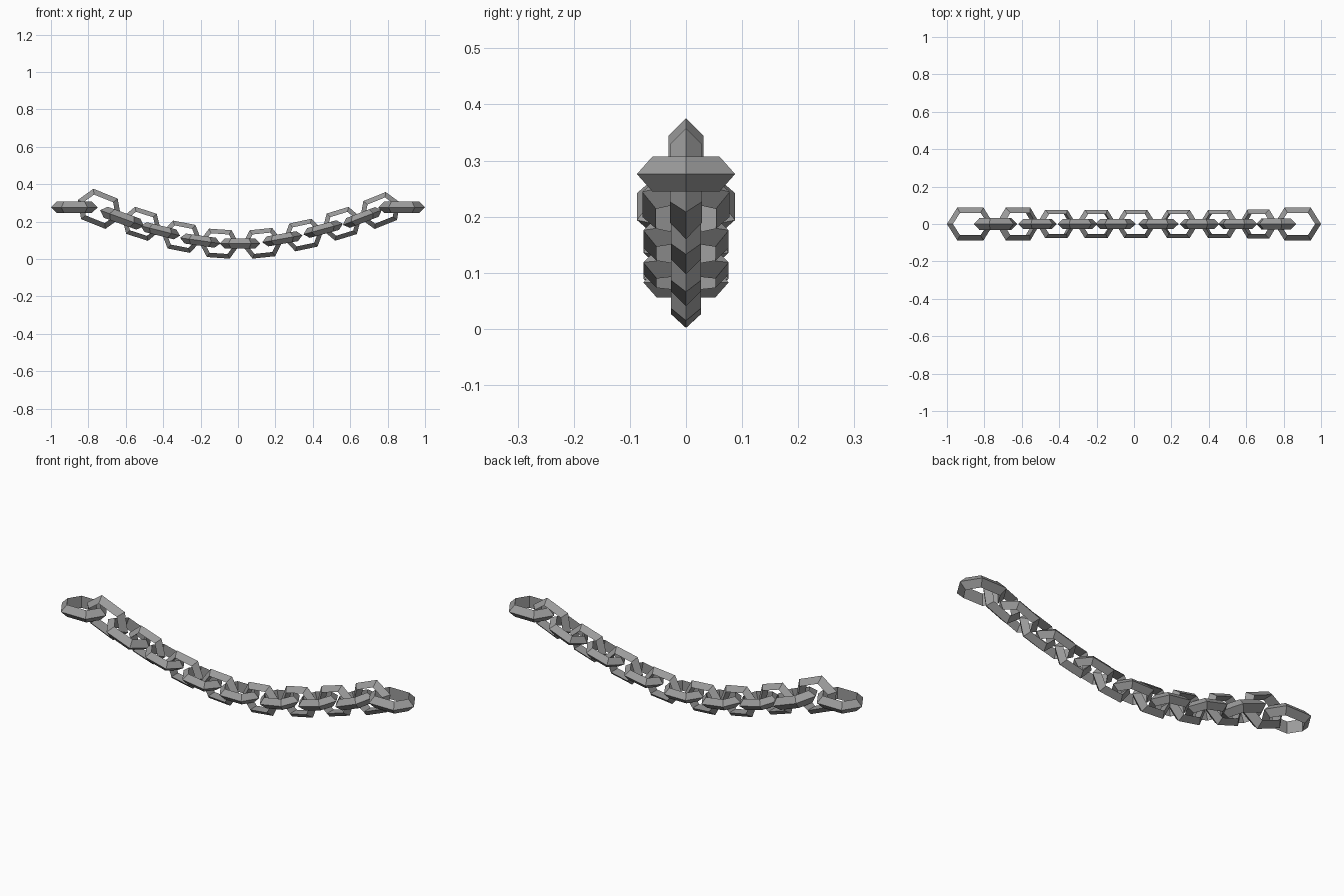
import bpy
import bmesh
from math import radians
from mathutils import Matrix

cube = bpy.data.objects.get("Cube")
if cube:
    bpy.data.objects.remove(cube)

# Single iron colour
iron = bpy.data.materials.new("grey_iron")
iron.use_nodes = True
colour = (0.33, 0.33, 0.33, 1)
iron.diffuse_color = colour
iron.node_tree.nodes["Principled BSDF"].inputs["Base Color"].default_value = colour


def hexagon(tip, corner_x, corner_y):
    """Elongated six-sided outline with its tips on the x axis."""
    return [(tip, 0), (corner_x, corner_y), (-corner_x, corner_y),
            (-tip, 0), (-corner_x, -corner_y), (corner_x, -corner_y)]


def link_mesh():
    """Hexagonal link with a triangular section: ridge outside, flat wall inside."""
    half = 0.031
    outer = hexagon(0.125, 0.07, 0.0875)
    inner = hexagon(0.093, 0.055, 0.06)
    bm = bmesh.new()
    rings = [[bm.verts.new((x, y, z)) for x, y in outline]
             for outline, z in ((outer, 0), (inner, half), (inner, -half))]
    for i in range(3):
        a, b = rings[i], rings[(i + 1) % 3]
        for j in range(6):
            k = (j + 1) % 6
            bm.faces.new((a[j], a[k], b[k], b[j]))
    bmesh.ops.recalc_face_normals(bm, faces=bm.faces)
    mesh = bpy.data.meshes.new("chain_link")
    bm.to_mesh(mesh)
    bm.free()
    mesh.materials.append(iron)
    return mesh


mesh = link_mesh()

# Links from right end to left end: x, z, slope in degrees, size
small = 0.87
links = [
    (-0.875, 0.276, 0, 1), (-0.741, 0.268, -22, 1), (-0.62, 0.218, -20, 1),
    (-0.516, 0.188, -18, small), (-0.415, 0.151, -14, small),
    (-0.302, 0.119, -11, small), (-0.202, 0.098, -8, small),
    (-0.1, 0.082, -4, small), (0.01, 0.083, 0, small),
    (0.13, 0.084, 6, small), (0.237, 0.108, 10, small),
    (0.35, 0.128, 12, small), (0.455, 0.16, 15, small),
    (0.555, 0.188, 17, small), (0.665, 0.222, 21, 0.89),
    (0.76, 0.259, 22, 0.92), (0.875, 0.276, 0, 1)]

# Alternate flat and upright links along the hanging curve
for i, (x, z, slope, size) in enumerate(links):
    upright = i % 2 == 1
    name = "upright_link" if upright else "flat_link"
    link = bpy.data.objects.new(f"{name}_{i // 2 + 1}", mesh)
    link.matrix_world = (Matrix.Translation((x, 0, z))
                         @ Matrix.Rotation(radians(-slope), 4, 'Y')
                         @ Matrix.Rotation(radians(90 * upright), 4, 'X')
                         @ Matrix.Scale(size, 4))
    bpy.context.collection.objects.link(link)
